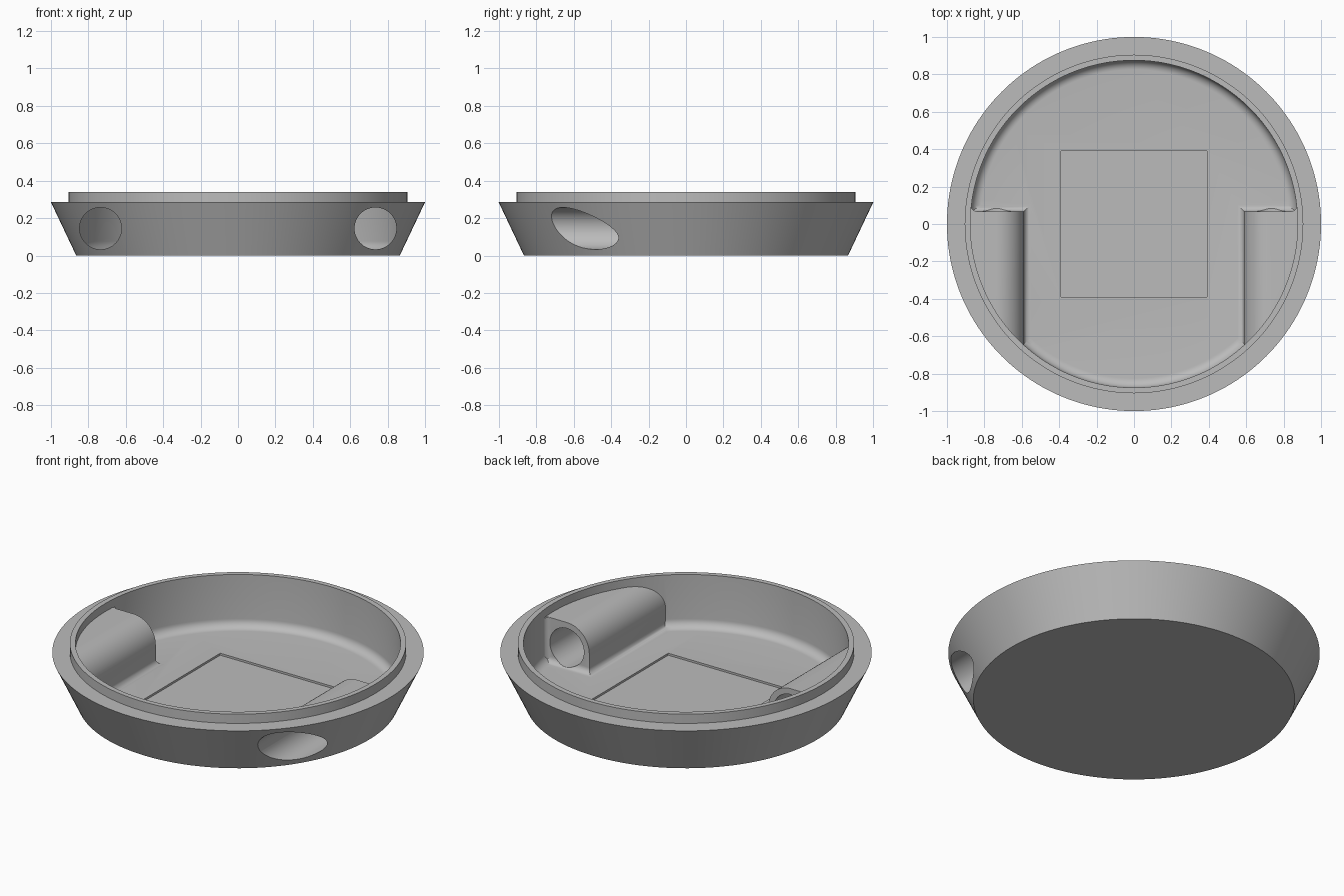
import bpy, bmesh, math
from mathutils import Vector

if "Cube" in bpy.data.objects:
    bpy.data.objects.remove(bpy.data.objects["Cube"])

SEG = 160
FLOOR = 0.027
WALL = 0.875
FILLET = 0.05
BORE_X, BORE_Z, BORE_R = 0.735, 0.145, 0.112
HOUSE_R, HOUSE_END = 0.147, 0.068

grey = bpy.data.materials.new("warm_grey_plastic")
grey.use_nodes = True
colour = (0.5, 0.5, 0.5, 1)
grey.diffuse_color = colour
grey.node_tree.nodes["Principled BSDF"].inputs["Base Color"].default_value = colour


def finish(name, bm):
    bmesh.ops.remove_doubles(bm, verts=bm.verts, dist=1e-5)
    bmesh.ops.recalc_face_normals(bm, faces=bm.faces)
    mesh = bpy.data.meshes.new(name)
    bm.to_mesh(mesh)
    bm.free()
    mesh.materials.append(grey)
    obj = bpy.data.objects.new(name, mesh)
    bpy.context.collection.objects.link(obj)
    return obj


def loft(name, sections, closed=False):
    """Skin equal-length closed sections; cap the ends unless the loop closes."""
    bm = bmesh.new()
    rings = [[bm.verts.new(p) for p in s] for s in sections]
    pairs = list(zip(rings, rings[1:])) + ([(rings[-1], rings[0])] if closed else [])
    for a, b in pairs:
        for i in range(len(a)):
            j = (i + 1) % len(a)
            bm.faces.new((a[i], a[j], b[j], b[i]))
    if not closed:
        bm.faces.new(rings[0])
        bm.faces.new(rings[-1])
    return finish(name, bm)


def revolve(name, profile):
    """Turn a profile of (radius, height) about z, capping both ends flat."""
    def ring(r, z):
        return [(r * math.cos(t), r * math.sin(t), z)
                for t in (2 * math.pi * i / SEG for i in range(SEG))]
    return loft(name, [ring(r, z) for r, z in profile])


def combine(target, tool, operation):
    mod = target.modifiers.new("combine", 'BOOLEAN')
    mod.operation, mod.object, mod.solver = operation, tool, 'EXACT'
    bpy.context.view_layer.objects.active = target
    bpy.ops.object.modifier_apply(modifier=mod.name)
    bpy.data.objects.remove(tool)


def arc(cx, cy, r, start, end, n):
    return [(cx + r * math.cos(math.radians(start + (end - start) * i / n)),
             cy + r * math.sin(math.radians(start + (end - start) * i / n)))
            for i in range(n + 1)]


# Round tray: flared outside, stepped lip, filleted inner floor
bowl = revolve("round_tray", [
    (0.865, 0), (1, 0.285), (0.905, 0.285), (0.905, 0.34), (WALL, 0.34),
    *arc(WALL - FILLET, FLOOR + FILLET, FILLET, 0, -90, 8)])

# Shallow square recess in the floor
bm = bmesh.new()
bmesh.ops.create_cube(bm, size=1)
bmesh.ops.scale(bm, vec=(0.78, 0.78, 0.024), verts=bm.verts)
bmesh.ops.translate(bm, vec=(0, 0, FLOOR), verts=bm.verts)
combine(bowl, finish("floor_recess", bm), 'DIFFERENCE')


def cove(r):
    """Concave corner section: distance out from the wall, height up."""
    return [(-0.02, -0.005)] + [(r, -0.005)] + arc(r, r, r, 270, 180, 6) + [(-0.02, r)]


for side in (1, -1):
    # Housing with a rounded inner shoulder, running to the front wall
    section = [(0.95, FLOOR - 0.006), (BORE_X - HOUSE_R, FLOOR - 0.006)]
    section += arc(BORE_X, BORE_Z, HOUSE_R, 180, 90, 16) + [(0.95, BORE_Z + HOUSE_R)]
    housing = loft("tunnel_housing", [[(side * x, y, z) for x, z in section]
                                      for y in (-0.85, HOUSE_END)])

    # Cove along the foot of the housing, mitred at its inner corner
    inner = BORE_X - HOUSE_R
    foot = cove(0.035)
    combine(housing, loft("foot_cove", [
        [(side * (inner - d), -0.85, FLOOR + h) for d, h in foot],
        [(side * (inner - d), HOUSE_END + d, FLOOR + h) for d, h in foot],
        [(side * 0.95, HOUSE_END + d, FLOOR + h) for d, h in foot]]), 'UNION')

    # Upright cove where the housing end meets the tray wall
    upright = cove(0.03)
    combine(housing, loft("wall_cove", [
        [(side * (0.871 - d), HOUSE_END + h, z) for d, h in upright]
        for z in (FLOOR - 0.004, BORE_Z + HOUSE_R - 0.002)]), 'UNION')

    # Trim to the tray wall and fuse
    trim = revolve("trim", [(0.86, 0), (0.89, 0.1), (0.89, 0.4)])
    combine(housing, trim, 'INTERSECT')
    combine(bowl, housing, 'UNION')

    # Round bore through the front wall and the housing
    circle = arc(side * BORE_X, BORE_Z, BORE_R, 0, 360, 64)[:-1]
    bore = loft("bore", [[(x, y, z) for x, z in circle] for y in (-1.2, 0.2)])
    combine(bowl, bore, 'DIFFERENCE')

bpy.ops.object.select_all(action='DESELECT')
bowl.select_set(True)
bpy.context.view_layer.objects.active = bowl
bpy.ops.object.shade_smooth_by_angle(angle=math.radians(30))
